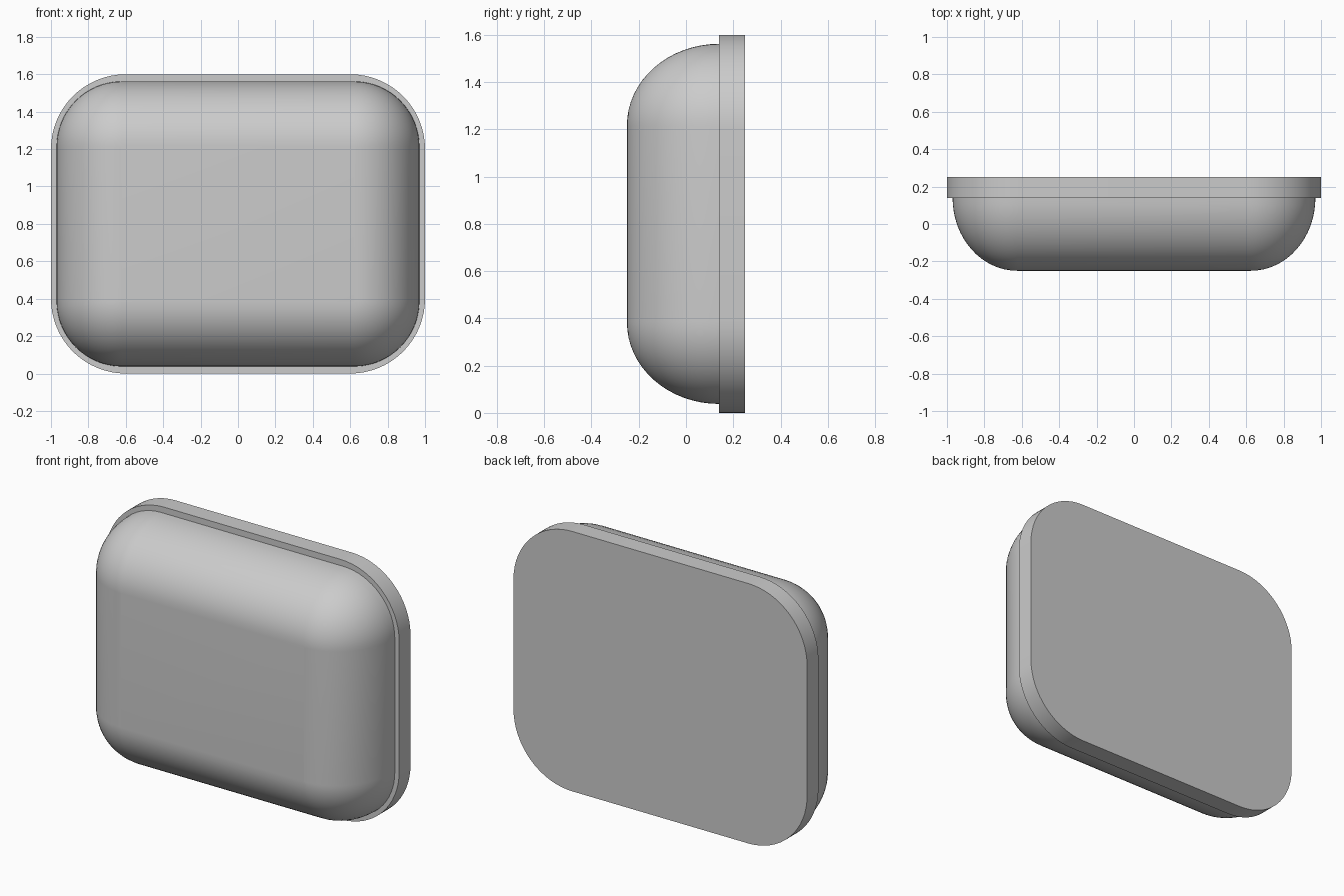
import bpy, bmesh
from math import sin, cos, pi, radians

if "Cube" in bpy.data.objects:
    bpy.data.objects.remove(bpy.data.objects["Cube"])

MID_Z = 0.8


def outline(hx, hz, r, seg=16):
    """Rounded rectangle as (x, z) points."""
    pts = []
    for i, (sx, sz) in enumerate([(1, 1), (-1, 1), (-1, -1), (1, -1)]):
        for k in range(seg + 1):
            a = pi / 2 * (i + k / seg)
            pts.append((sx * (hx - r) + r * cos(a), sz * (hz - r) + r * sin(a)))
    return pts


def loft(name, rings):
    """Skin a list of (y, half_width, half_height, corner_radius) from back to front."""
    bm = bmesh.new()
    loops = [[bm.verts.new((x, y, MID_Z + z)) for x, z in outline(hx, hz, r)]
             for y, hx, hz, r in rings]
    for a, b in zip(loops, loops[1:]):
        n = len(a)
        for i in range(n):
            j = (i + 1) % n
            bm.faces.new((a[i], a[j], b[j], b[i]))
    bm.faces.new(loops[0])
    bm.faces.new(loops[-1])
    bmesh.ops.recalc_face_normals(bm, faces=bm.faces)
    mesh = bpy.data.meshes.new(name)
    bm.to_mesh(mesh)
    bm.free()
    obj = bpy.data.objects.new(name, mesh)
    bpy.context.collection.objects.link(obj)
    bpy.ops.object.select_all(action='DESELECT')
    obj.select_set(True)
    bpy.context.view_layer.objects.active = obj
    bpy.ops.object.shade_smooth_by_angle(angle=radians(30))
    return obj


# Flat plate at the back
loft("back_plate", [(0.25, 1.0, 0.8, 0.4), (0.14, 1.0, 0.8, 0.4)])

# Domed front cushion: sides curve in along a quarter ellipse to a flat face
STEPS, INSET, DEPTH, CORNER = 16, 0.345, 0.39, 0.35
cushion = []
for k in range(STEPS + 1):
    t = pi / 2 * k / STEPS
    d = INSET * (1 - cos(t))
    cushion.append((0.14 - DEPTH * sin(t), 0.97 - d, 0.762 - d, CORNER - d))
loft("front_cushion", cushion)
